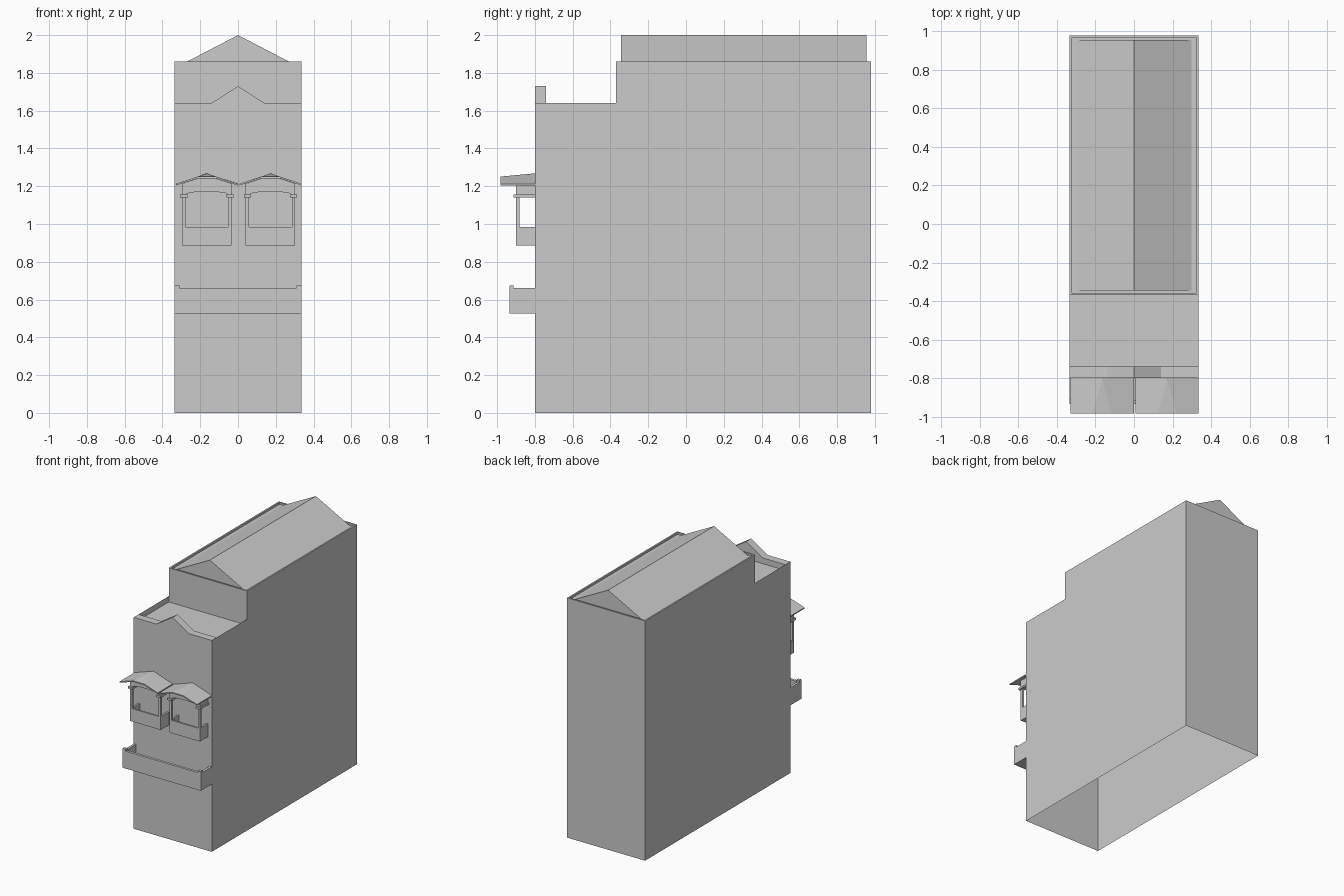
import bpy, math

if "Cube" in bpy.data.objects:
    bpy.data.objects.remove(bpy.data.objects["Cube"])

W = 0.335                       # half width of the building
F, S, B = -0.80, -0.37, 0.98    # front, setback and back in y
LOW, TOP, DECK, ROOF = 1.64, 1.86, 1.595, 1.845


def mesh(name, verts, faces):
    me = bpy.data.meshes.new(name)
    me.from_pydata(verts, [], faces)
    me.update()
    ob = bpy.data.objects.new(name, me)
    bpy.context.collection.objects.link(ob)
    return ob


def sheets(name, polys):
    """Open surfaces, one face per list of points."""
    verts, faces = [], []
    for p in polys:
        faces.append(list(range(len(verts), len(verts) + len(p))))
        verts += p
    return mesh(name, verts, faces)


def prism(name, outline, y0, y1):
    """Extrude an x-z outline along y."""
    n = len(outline)
    verts = [(x, y, z) for y in (y0, y1) for x, z in outline]
    faces = [list(range(n)), list(range(2 * n - 1, n - 1, -1))]
    faces += [(i, i + n, (i + 1) % n + n, (i + 1) % n) for i in range(n)]
    return mesh(name, verts, faces)


def box(name, x0, x1, y0, y1, z0, z1):
    return prism(name, [(x0, z0), (x1, z0), (x1, z1), (x0, z1)], y0, y1)


def rect_z(x, y0, y1, z):
    return [(-x, y0, z), (x, y0, z), (x, y1, z), (-x, y1, z)]


# Building shell, open underneath
side = [(F, 0), (B, 0), (B, TOP), (S, TOP), (S, LOW), (F, LOW)]
shell = [[(W, y, z) for y, z in side], [(-W, y, z) for y, z in reversed(side)],
         [(-W, F, 0), (W, F, 0), (W, F, LOW), (-W, F, LOW)],
         [(W, B, 0), (-W, B, 0), (-W, B, TOP), (W, B, TOP)],
         [(-W, S, DECK), (W, S, DECK), (W, S, TOP), (-W, S, TOP)],
         rect_z(W, F, S, DECK)]

# Thin parapet rim around the sunken main roof
t = 0.012
outer, inner = rect_z(W, S, B, TOP), rect_z(W - t, S + t, B - t, TOP)
base = rect_z(W - t, S + t, B - t, ROOF)
for i in range(4):
    j = (i + 1) % 4
    shell.append([outer[i], outer[j], inner[j], inner[i]])
    shell.append([inner[i], inner[j], base[j], base[i]])
shell.append(base)
sheets("building_shell", shell)

# Main gable roof and front gabled parapet
prism("main_roof", [(-0.298, ROOF), (0.298, ROOF), (0, 2.0)], -0.345, 0.955)
prism("front_parapet", [(-W, DECK), (W, DECK), (W, LOW), (0.14, LOW),
                        (0, 1.73), (-0.14, LOW), (-W, LOW)], F, F + 0.06)


def tray(name, x0, x1, y0, z0, z1, floor, t):
    """Balcony: floor, front wall and two side walls."""
    box(name + "_floor", x0 + t, x1 - t, y0 + t, F, z0, z0 + floor)
    box(name + "_front", x0, x1, y0, y0 + t, z0, z1)
    for a in (x0, x1 - t):
        box(name + "_side", a, a + t, y0 + t, F, z0, z1)


# Wide lower balcony with raised corner posts
tray("lower_balcony", -W, W, -0.935, 0.525, 0.66, 0.03, 0.02)
for x in (-W, W - 0.025):
    box("balcony_post", x, x + 0.025, -0.935, -0.912, 0.66, 0.675)

# Two covered upper balconies
for cx in (-0.165, 0.172):
    h, y0, t = 0.131, -0.90, 0.018
    tray("upper_balcony", cx - h, cx + h, y0, 0.885, 0.985, 0.02, 0.014)
    for s in (-1, 1):
        xa, xb = sorted((cx + s * h, cx + s * (h - t)))
        box("column", xa, xb, y0, y0 + t, 0.985, 1.14)
        box("capital", xa - 0.01, xb + 0.01, y0 - 0.014, F, 1.14, 1.155)
        box("side_beam", xa, xb, y0 + t, F, 1.155, 1.212)
    # Arched front panel under the roof
    a, rise = h - t, 0.018
    arch = [(cx + a * math.cos(math.pi * i / 10),
             1.153 + rise * math.sin(math.pi * i / 10) ** 0.8 if 0 < i < 10 else 1.153)
            for i in range(11)]
    prism("arched_panel", [(cx - h, 1.153)] + arch[::-1] + [(cx + h, 1.153), (cx + h, 1.214),
          (cx + 0.045, 1.242), (cx - 0.045, 1.242), (cx - h, 1.214)], y0, y0 + t)
    # Canopy: gable at the wall, clipped gable at the front
    e, yf = 0.164, -0.983
    d = 0.009
    pts = [(cx - e, yf, 1.213), (cx - 0.048, yf, 1.251), (cx + 0.048, yf, 1.251),
           (cx + e, yf, 1.213), (cx + e, F, 1.213), (cx, F, 1.268), (cx - e, F, 1.213)]
    verts = pts + [(x, y, z - d) for x, y, z in pts]
    top = [(0, 1, 5, 6), (1, 2, 5), (2, 3, 4, 5)]
    faces = top + [tuple(i + 7 for i in reversed(f)) for f in top]
    faces += [(i, i + 7, (i + 1) % 7 + 7, (i + 1) % 7) for i in range(7)]
    mesh("canopy_roof", verts, faces)

# Make face normals consistent on the solid parts
import bmesh
for ob in bpy.context.collection.objects:
    if ob.name.startswith("building_shell"):
        continue
    bm = bmesh.new()
    bm.from_mesh(ob.data)
    bmesh.ops.recalc_face_normals(bm, faces=bm.faces)
    bm.to_mesh(ob.data)
    bm.free()
